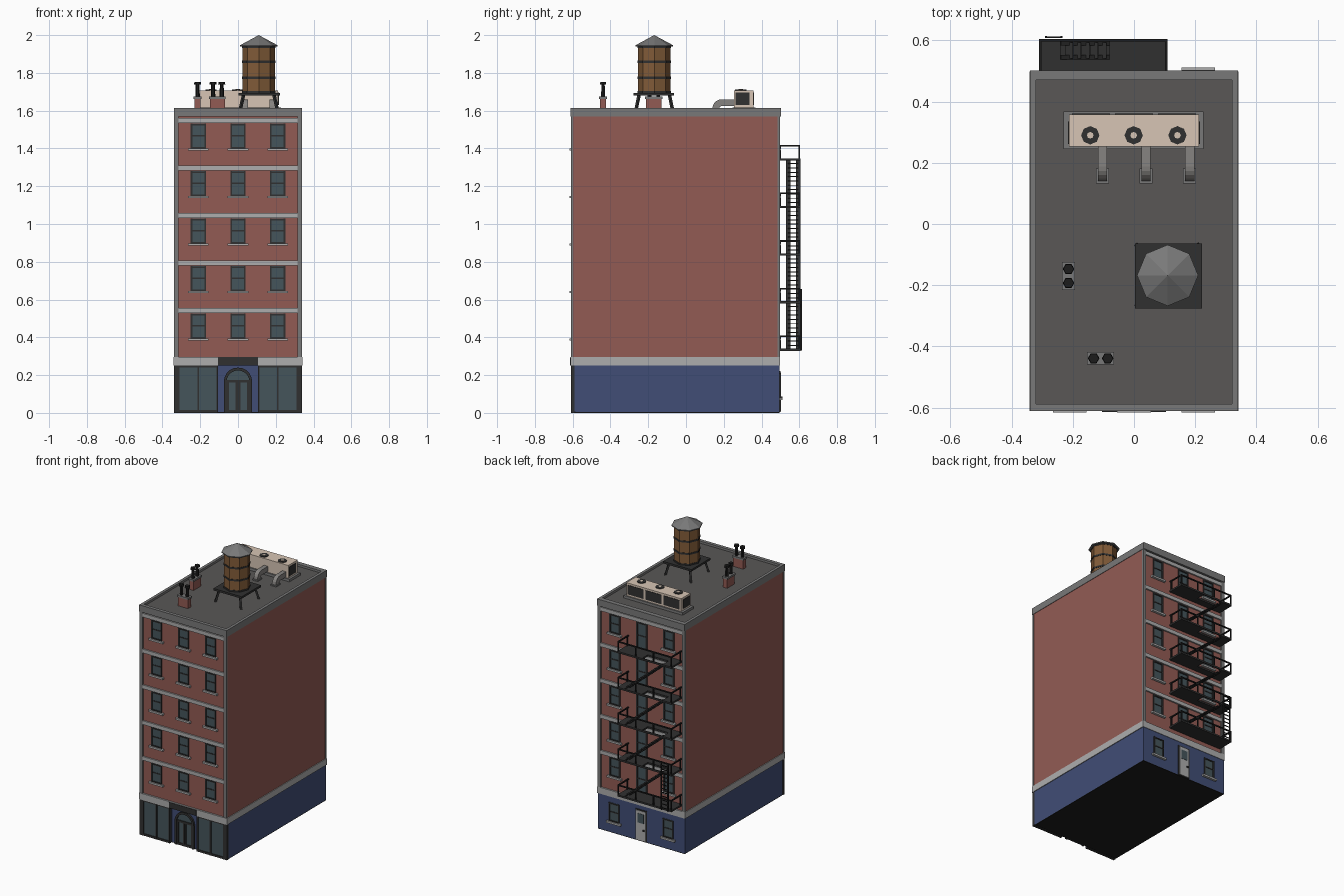
import bpy, bmesh
from math import pi, cos, sin
from mathutils import Matrix, Vector

if "Cube" in bpy.data.objects:
    bpy.data.objects.remove(bpy.data.objects["Cube"])

BRICK, BLUE = (0.29, 0.105, 0.088), (0.052, 0.075, 0.18)
STONE, TRIM, ROOF = (0.42, 0.42, 0.42), (0.19, 0.19, 0.19), (0.10, 0.095, 0.093)
DARK, BLACK, GLASS = (0.03, 0.03, 0.03), (0.012, 0.012, 0.012), (0.06, 0.09, 0.105)
WOOD, BEIGE, DUCT = (0.22, 0.105, 0.04), (0.68, 0.56, 0.46), (0.24, 0.23, 0.22)


class Part:
    """One named mesh, gathered from boxes, bars, prisms and cylinders."""
    def __init__(self, name, col):
        self.name, self.col, self.bm = name, col, bmesh.new()

    def box(self, x0, x1, y0, y1, z0, z1):
        m = Matrix.Translation(((x0 + x1) / 2, (y0 + y1) / 2, (z0 + z1) / 2))
        m = m @ Matrix.Diagonal((abs(x1 - x0), abs(y1 - y0), abs(z1 - z0), 1))
        bmesh.ops.create_cube(self.bm, size=1, matrix=m)

    def bar(self, p, q, w=0.008, h=None):
        p, q = Vector(p), Vector(q)
        rot = (q - p).to_track_quat('Z', 'Y').to_matrix().to_4x4()
        m = Matrix.Translation((p + q) / 2) @ rot @ Matrix.Diagonal((h or w, w, (q - p).length, 1))
        bmesh.ops.create_cube(self.bm, size=1, matrix=m)

    def cyl(self, x, y, z0, z1, r0, r1=None, n=8):
        bmesh.ops.create_cone(self.bm, cap_ends=True, segments=n, radius1=r0,
                              radius2=r0 if r1 is None else r1, depth=z1 - z0,
                              matrix=Matrix.Translation((x, y, (z0 + z1) / 2)) @ Matrix.Rotation(pi / 2, 4, 'Z'))

    def prism(self, pts, push):
        f = self.bm.faces.new([self.bm.verts.new(p) for p in pts])
        r = bmesh.ops.extrude_face_region(self.bm, geom=[f], use_keep_orig=True)
        bmesh.ops.translate(self.bm, vec=push, verts=[v for v in r['geom'] if isinstance(v, bmesh.types.BMVert)])

    def done(self):
        bmesh.ops.recalc_face_normals(self.bm, faces=self.bm.faces[:])
        me = bpy.data.meshes.new(self.name)
        self.bm.to_mesh(me)
        self.bm.free()
        key = "col_%.3f_%.3f_%.3f" % self.col
        mat = bpy.data.materials.get(key) or bpy.data.materials.new(key)
        mat.diffuse_color = (*self.col, 1)
        mat.use_nodes = True
        mat.node_tree.nodes["Principled BSDF"].inputs["Base Color"].default_value = mat.diffuse_color
        me.materials.append(mat)
        bpy.context.collection.objects.link(bpy.data.objects.new(self.name, me))


def boxes(name, col, *items):
    p = Part(name, col)
    for b in items:
        p.box(*b)
    p.done()


# main masses
boxes("ground_floor", BLUE, (-.337, .337, -.585, .495, .004, .25),
      (-.337, -.105, -.6, -.585, .004, .25), (.105, .337, -.6, -.585, .004, .25))
boxes("underside", BLACK, (-.337, .337, -.585, .495, 0, .004))
boxes("brick_walls", BRICK, (-.337, .337, -.6, .487, .29, 1.57))
boxes("ledge", STONE, (-.342, .342, -.612, .498, .25, .295))
boxes("corner_trim", TRIM, *[(s * .315, s * .339, a, b, .295, 1.57)
                             for s in (-1, 1) for a, b in ((-.61, -.598), (.485, .497))])
boxes("parapet", TRIM, (-.34, -.32, -.612, .502, 1.568, 1.615), (.32, .34, -.612, .502, 1.568, 1.615),
      (-.32, .32, -.612, -.588, 1.568, 1.615), (-.32, .32, .47, .502, 1.568, 1.615))
boxes("roof_deck", ROOF, (-.325, .325, -.595, .48, 1.57, 1.6))

# floor bands, windows, sills and back doors
tops = [.525 + .2515 * i for i in range(5)]
bands, sills = Part("floor_bands", STONE), Part("window_sills", STONE)
frames, glass = Part("window_frames", DARK), Part("window_glass", GLASS)


def window(x, z0, z1, y, s, sill=True):
    g, f, t = y + s * .002, y + s * .007, .009
    glass.box(x - .038, x + .038, y - s * .005, g, z0, z1)
    for a in (-1, 1):
        frames.box(x + a * .041, x + a * (.041 - t), y - s * .005, f, z0, z1)
    for z in (z0, (z0 + z1) / 2 - t / 4, z1 - t):
        frames.box(x - .041, x + .041, y - s * .005, f if z in (z0, z1 - t) else f - s * .002, z, z + t * .8)
    if sill:
        sills.box(x - .055, x + .055, y - s * .005, y + s * .016, z0 - .013, z0)


for t in tops:
    for y, s in ((-.6, -1), (.487, 1)):
        bands.box(-.315, .315, y - s * .005, y + s * .01, t + .004, t + .03)
        for x in (-.21, 0, .21):
            if s == 1 and x == 0:
                window(x, t - .187, t, y, s, False)
            else:
                window(x, t - .13, t, y, s)
for x in (-.21, .21):
    window(x, .08, .21, .495, 1)
for p in (bands, sills, frames, glass):
    p.done()

# back door
boxes("back_door_frame", DARK, (-.045, .045, .49, .499, .004, .222))
boxes("back_door", STONE, (-.037, .037, .49, .502, .008, .214))
boxes("back_door_pane", GLASS, (-.024, .024, .49, .504, .13, .195))
boxes("back_door_knob", DARK, (-.03, -.02, .5, .51, .078, .088))

# storefront
shop, panes = Part("shopfront_frames", DARK), Part("shopfront_glass", GLASS)
for s in (-1, 1):
    panes.box(s * .11, s * .33, -.59, -.602, .01, .245)
    for a, b in ((.105, .114), (.206, .214), (.309, .34)):
        shop.box(s * a, s * b, -.59, -.608, 0, .25)
    for a, b in ((0, .014), (.24, .25)):
        shop.box(s * .105, s * .34, -.59, -.607, a, b)
shop.done()
panes.done()
boxes("sign_board", DARK, (-.105, .105, -.59, -.615, .252, .292))


# arched entrance
def arch(r, y, n=10):
    pts = [(r * cos(pi * i / n), y, .165 + r * sin(pi * i / n)) for i in range(n + 1)]
    return pts


p = Part("entrance_arch", DARK)
out, inn = arch(.075, -.58), arch(.06, -.58)
out, inn = [(.075, -.58, 0)] + out + [(-.075, -.58, 0)], [(.06, -.58, 0)] + inn + [(-.06, -.58, 0)]
p.prism(out + inn[::-1], (0, -.018, 0))
p.done()
p = Part("entrance_glass", GLASS)
p.prism(inn, (0, -.007, 0))
p.done()
boxes("entrance_doors", DARK, (-.06, .06, -.58, -.593, .16, .174), (-.06, .06, -.58, -.592, 0, .016),
      *[(s * a, s * b, -.58, -.592, 0, .165) for s in (-1, 1) for a, b in ((.001, .012), (.048, .06))])

# fire escape: platforms, railings, stairs
plat, rail, stair = Part("escape_platforms", DARK), Part("escape_railings", BLACK), Part("escape_stairs", DARK)
levels = [.334 + .252 * i for i in range(5)]
for i, z in enumerate(levels):
    a, b = z - .006, z + .006
    if i:
        plat.box(-.31, .11, .485, .538, a, b)
        plat.box(-.31, -.24, .538, .605, a, b)
        plat.box(-.08, .11, .538, .605, a, b)
        plat.box(-.24, -.08, .597, .605, a, b)
    else:
        plat.box(-.31, .11, .485, .605, a, b)
    t = z + .072
    rail.bar((-.31, .6, t), (.11, .6, t))
    for x in (-.306, .106):
        rail.bar((x, .487, t), (x, .604, t))
        rail.bar((x, .5, z), (x, .5, t))
    for x in (-.306, -.168, -.03, .106):
        rail.bar((x, .6, z), (x, .6, t))
    if i < 4:
        for y in (.541, .594):
            stair.bar((.06, y, z), (-.24, y, z + .252), .006, .022)
        for k in range(1, 11):
            x, zz = .06 - .3 * k / 11, z + .252 * k / 11
            stair.box(x - .013, x + .013, .541, .594, zz - .002, zz + .003)
for p in (plat, rail, stair):
    p.done()
p = Part("drop_ladder", BLACK)
for x in (-.288, -.237):
    p.bar((x, .611, .33), (x, .611, .655), .007)
for k in range(12):
    p.bar((-.288, .611, .345 + k * .027), (-.237, .611, .345 + k * .027), .005)
p.done()

# water tank
X, Y = .11, -.168
p = Part("tank_barrel", WOOD)
p.cyl(X, Y, 1.692, 1.95, .085)
p.done()
p = Part("tank_hoops", DARK)
for z in (1.692, 1.768, 1.853, 1.932):
    p.cyl(X, Y, z, z + .012, .088)
p.done()
p = Part("tank_roof", TRIM)
p.cyl(X, Y, 1.94, 1.946, .1)
p.cyl(X, Y, 1.946, 2.0, .1, 0)
p.done()
p = Part("tank_stand", DARK)
p.box(.003, .223, -.277, -.063, 1.68, 1.694)
for a in (-1, 1):
    for b in (-1, 1):
        p.bar((X + a * .08, Y + b * .08, 1.685), (X + a * .1, Y + b * .098, 1.598), .013)
p.done()

# chimneys with paired flues
brick, caps, pots = Part("chimney_stacks", BRICK), Part("chimney_caps", TRIM), Part("chimney_pots", BLACK)
for cx, cy, hx, hy in ((-.214, -.17, .016, .041), (-.109, -.439, .039, .016)):
    brick.box(cx - hx, cx + hx, cy - hy, cy + hy, 1.598, 1.665)
    caps.box(cx - hx - .005, cx + hx + .005, cy - hy - .005, cy + hy + .005, 1.663, 1.676)
    for s in (-1, 1):
        x, y = (cx, cy + s * .023) if hy > hx else (cx + s * .023, cy)
        pots.cyl(x, y, 1.675, 1.738, .012, .01, 6)
        pots.cyl(x, y, 1.738, 1.752, .019, .017, 6)
for p in (brick, caps, pots):
    p.done()

# rooftop air unit
boxes("air_unit_base", TRIM, (-.23, .228, .245, .367, 1.598, 1.618))
boxes("air_unit_body", BEIGE, (-.213, .213, .254, .358, 1.618, 1.708))
boxes("air_unit_vents", DARK, *[(x - .062, x + .062, .35, .361, 1.63, 1.695) for x in (-.14, 0, .14)],
      (.2, .216, .262, .335, 1.63, 1.695), (-.216, -.2, .262, .335, 1.63, 1.695))
fans, hubs, ducts, ends = (Part("fan_rings", DARK), Part("fan_hubs", BEIGE),
                           Part("air_ducts", DUCT), Part("duct_flanges", TRIM))
for x in (-.143, -.001, .142):
    fans.cyl(x, .29, 1.706, 1.712, .03)
    hubs.cyl(x, .29, 1.71, 1.714, .011)
    d = x + .04
    angs = [pi / 2 * k / 5 for k in range(6)]
    curve = lambda r: [(d - .015, .188 - r * sin(a), 1.612 + r * cos(a)) for a in angs]
    ducts.prism([(d - .015, .256, 1.66)] + curve(.048) + [(d - .015, .14, 1.598), (d - .015, .176, 1.598)]
                + curve(.012)[::-1] + [(d - .015, .256, 1.624)], (.03, 0, 0))
    ends.box(d - .021, d + .021, .133, .182, 1.598, 1.608)
for p in (fans, hubs, ducts, ends):
    p.done()
